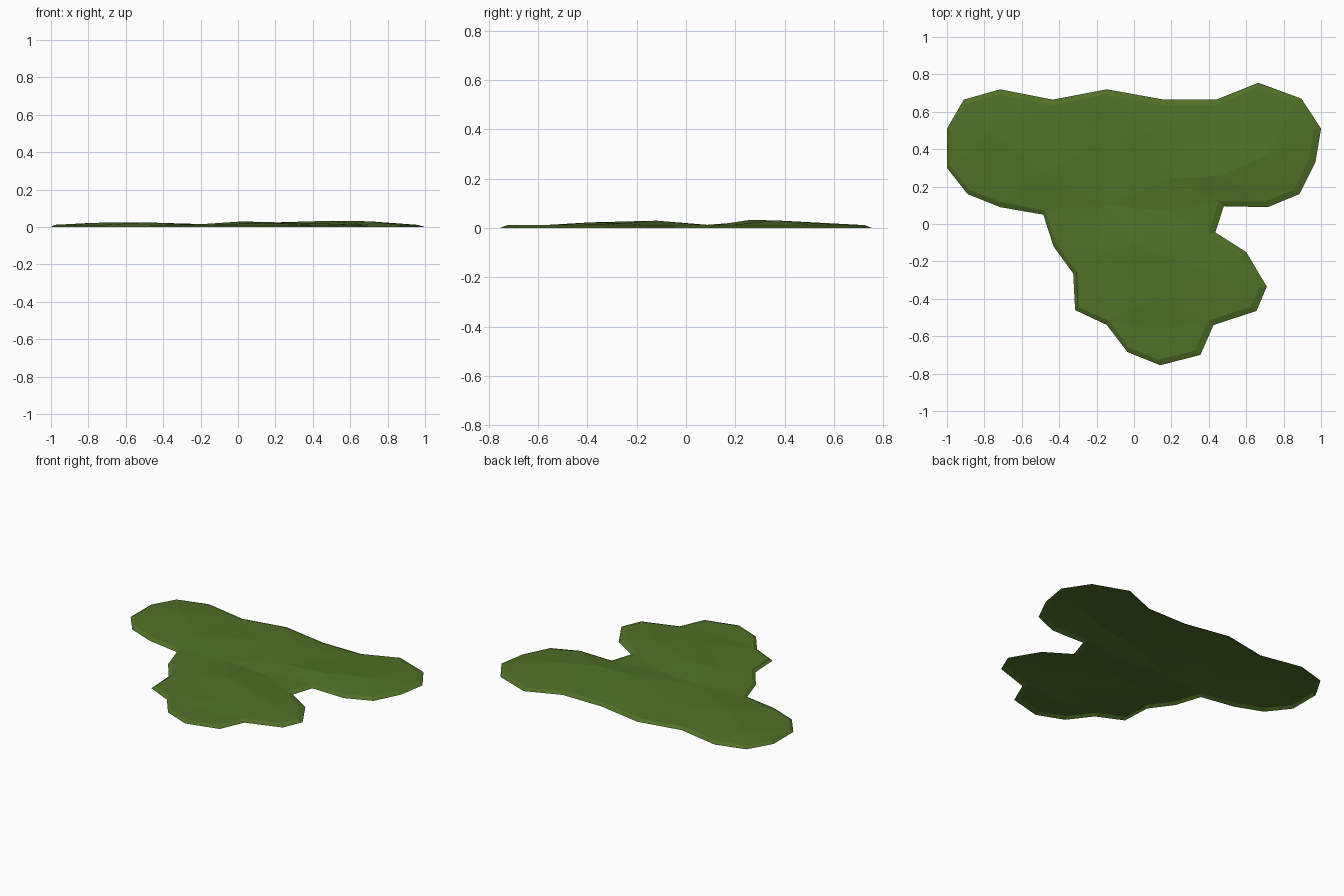
import bpy
import bmesh
from mathutils import Vector
from mathutils.geometry import delaunay_2d_cdt

cube = bpy.data.objects.get("Cube")
if cube:
    bpy.data.objects.remove(cube, do_unlink=True)

# Ground outline of the patch, clockwise from the left end
outline = [Vector(p) for p in (
    (-1, .51), (-.91, .665), (-.715, .72), (-.435, .665), (-.145, .72),
    (.16, .665), (.44, .665), (.665, .755), (.895, .67), (1, .51),
    (.97, .33), (.885, .16), (.715, .09), (.48, .095), (.435, -.045),
    (.6, -.15), (.71, -.335), (.655, -.465), (.425, -.54), (.355, -.7),
    (.14, -.755), (-.035, -.685), (-.145, -.54), (-.315, -.46),
    (-.325, -.265), (-.43, -.12), (-.485, .05), (-.715, .09),
    (-.89, .16), (-1, .3))]

# Gentle mounds and dips on the top: x, y, height
mounds = [
    (-.77, .5, .023), (-.49, .28, .025), (-.16, .45, .015), (-.16, .1, .012),
    (.1, .5, .021), (.2, .24, .025), (.47, .26, .033), (.7, .365, .031),
    (.17, .07, .012), (.02, -.12, .03), (.4, -.25, .021), (.13, -.39, .023),
    (-.19, -.14, .016), (.12, -.56, .013)]

RIM_HEIGHT = .012
RIM_WIDTH = .03


def inset(points, width):
    """Move each corner of a clockwise outline inwards along its mitre."""
    result = []
    for i, p in enumerate(points):
        a = (p - points[i - 1]).normalized()
        b = (points[(i + 1) % len(points)] - p).normalized()
        inward = Vector((a.y + b.y, -a.x - b.x)).normalized()
        result.append(p + inward * width + Vector((-.01, 0)))
    return result


grass = bpy.data.materials.new("grass_green")
grass.use_nodes = True
colour = (.08, .165, .02, 1)
grass.diffuse_color = colour
shader = grass.node_tree.nodes["Principled BSDF"]
shader.inputs["Base Color"].default_value = colour
shader.inputs["Roughness"].default_value = .9

# Triangulate the top between the rim and the mounds
rim = inset(outline, RIM_WIDTH)
count = len(rim)
flat = rim + [Vector(m[:2]) for m in mounds]
heights = [RIM_HEIGHT] * count + [m[2] for m in mounds]
edges = [(i, (i + 1) % count) for i in range(count)]
points, _, faces, origins, _, _ = delaunay_2d_cdt(flat, edges, [], 1, 1e-5)

bm = bmesh.new()
top = [bm.verts.new((p.x, p.y, heights[o[0]])) for p, o in zip(points, origins)]
for face in faces:
    bm.faces.new([top[i] for i in face])

# Sloping border from the rim down to the ground; the shell is open below
rim_verts = {o[0]: v for v, o in zip(top, origins)}
base = [bm.verts.new((p.x, p.y, 0)) for p in outline]
for i, j in edges:
    bm.faces.new((base[i], base[j], rim_verts[j], rim_verts[i]))

bm.normal_update()
bmesh.ops.reverse_faces(bm, faces=[f for f in bm.faces if f.normal.z < 0])
mesh = bpy.data.meshes.new("grass_patch")
bm.to_mesh(mesh)
bm.free()
mesh.materials.append(grass)
patch = bpy.data.objects.new("grass_patch", mesh)
bpy.context.collection.objects.link(patch)
